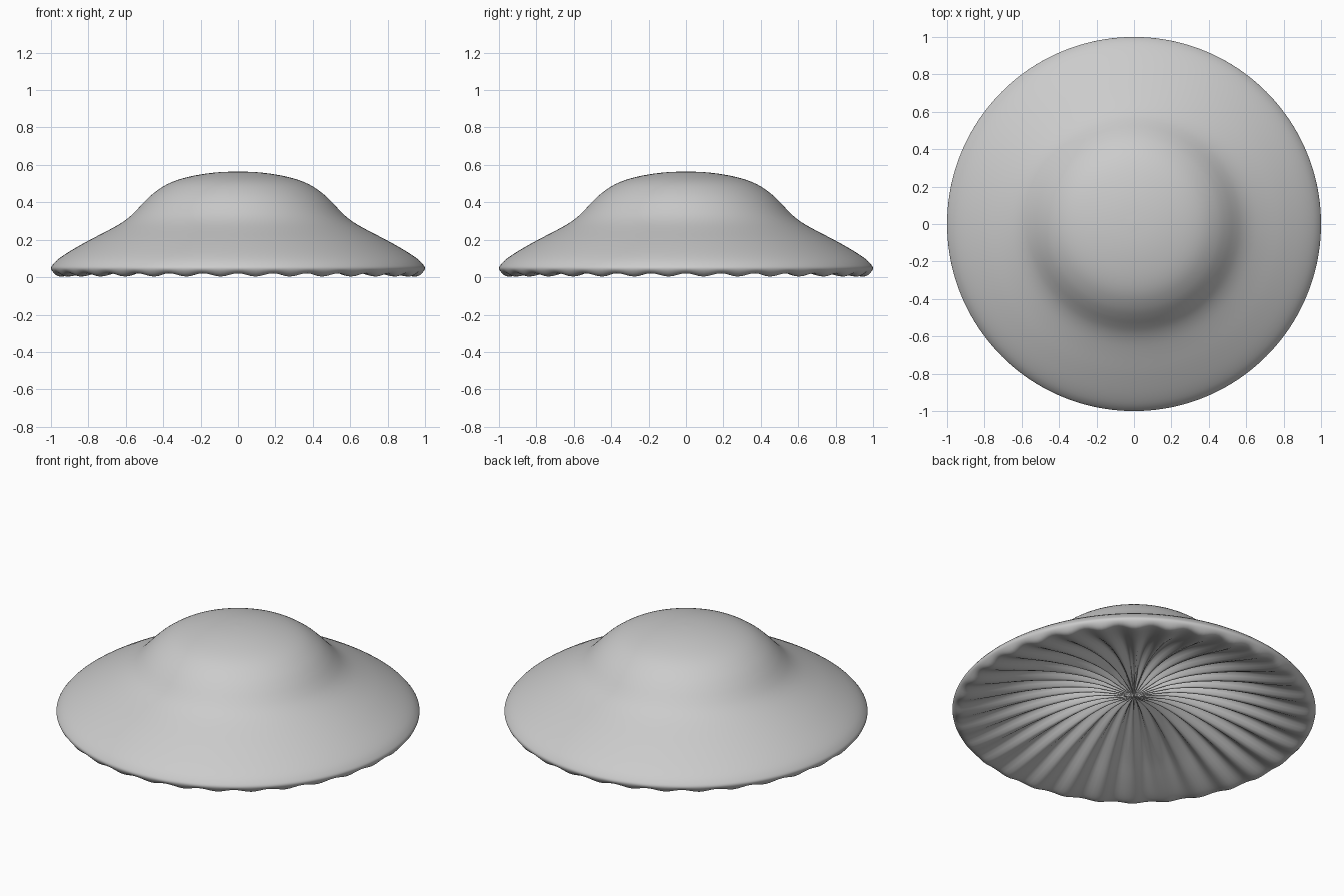
import bpy, bmesh, math

if "Cube" in bpy.data.objects:
    bpy.data.objects.remove(bpy.data.objects["Cube"])

GILLS = 32
SEG = GILLS * 8

# Outer cap profile (radius, height), apex to lip
CAP = [(0.0, .565), (.1, .561), (.2, .549), (.3, .527), (.38, .496), (.45, .45), (.5, .404),
       (.54, .361), (.58, .322), (.63, .286), (.7, .247), (.8, .195), (.9, .138), (.96, .097),
       (.99, .067), (1.0, .047)]
# Underside profile (radius, mean height, half gill depth), lip to centre
UNDER = [(.99, .027, .003), (.97, .014, .007), (.94, .014, .01), (.88, .028, .012), (.78, .058, .015),
         (.65, .1, .019), (.5, .14, .022), (.35, .168, .023), (.22, .174, .02),
         (.12, .16, .014), (.05, .142, .007), (.0, .13, 0)]


def smooth_path(pts, steps):
    """Catmull-Rom resampling of a profile."""
    out = []
    for i in range(len(pts) - 1):
        p = [pts[max(i - 1, 0)], pts[i], pts[i + 1], pts[min(i + 2, len(pts) - 1)]]
        for s in range(steps):
            t = s / steps
            out.append(tuple(
                .5 * (2 * b + (c - a) * t + (2 * a - 5 * b + 4 * c - d) * t * t
                      + (3 * b - a - 3 * c + d) * t ** 3) for a, b, c, d in zip(*p)))
    return out + [pts[-1]]


profile = smooth_path([(r, z, 0) for r, z in CAP] + UNDER, 3)

# Mushroom cap: revolved profile whose underside ripples into radial gills
bm = bmesh.new()
rings = []
for r, z, depth in profile[1:-1]:
    ring = []
    for k in range(SEG):
        a = 2 * math.pi * k / SEG
        ring.append(bm.verts.new((r * math.cos(a), r * math.sin(a),
                                  z + depth * math.cos(GILLS * a))))
    rings.append(ring)
apex = bm.verts.new((0, 0, profile[0][1]))
centre = bm.verts.new((0, 0, profile[-1][1]))
for k in range(SEG):
    n = (k + 1) % SEG
    bm.faces.new((apex, rings[0][k], rings[0][n]))
    bm.faces.new((centre, rings[-1][n], rings[-1][k]))
    for a, b in zip(rings, rings[1:]):
        bm.faces.new((a[k], b[k], b[n], a[n]))
for f in bm.faces:
    f.smooth = True
bmesh.ops.recalc_face_normals(bm, faces=bm.faces)
mesh = bpy.data.meshes.new("mushroom_cap")
bm.to_mesh(mesh)
bm.free()
cap = bpy.data.objects.new("mushroom_cap", mesh)
bpy.context.collection.objects.link(cap)
